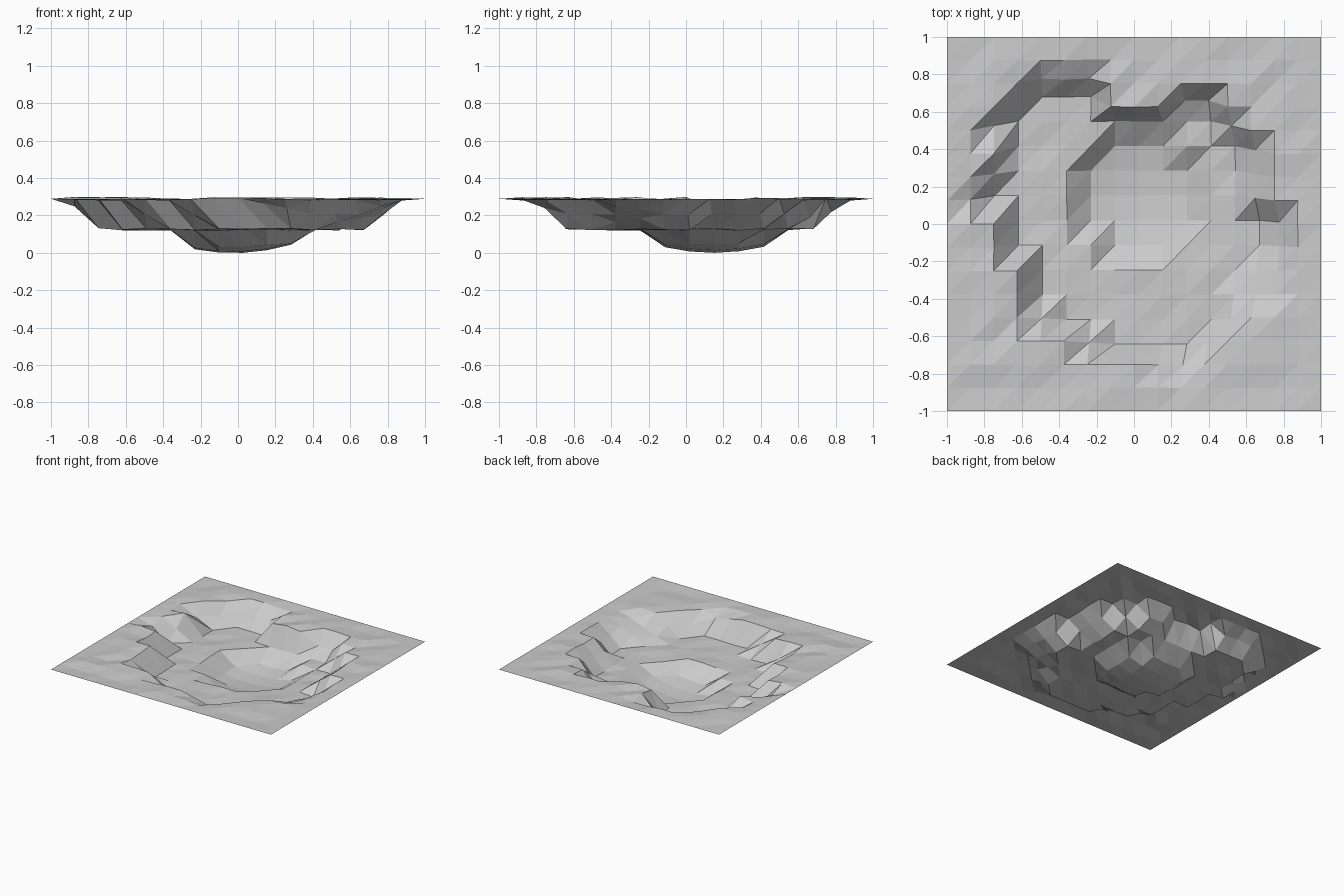
import bpy
import bmesh
import random

random.seed(4)
cube = bpy.data.objects.get("Cube")
if cube:
    bpy.data.objects.remove(cube)

HALF = 8          # grid cells from the centre to an edge
STEP = 1 / HALF
RIM, SHELF = 0.295, 0.13

# Crater hollows per grid row: rim left, floor left, floor right, rim right, floor height
HOLLOWS = {
    6: [(-5, -4, -2, -1, 0.23)],
    5: [(-6, -4, -2, -1, SHELF), (1, 2, 3, 4, 0.19)],
    4: [(-7, -5, 3, 5, SHELF)],
    3: [(-6, -5, 4, 6, SHELF)],
    2: [(-7, -5, 4, 6, SHELF)],
    1: [(-7.3, -6, 4, 6, SHELF)],
    0: [(-6, -5, 5, 7, SHELF)],
    -1: [(-6, -5, 5, 7, SHELF)],
    -2: [(-5, -4, 4, 7, SHELF)],
    -3: [(-5, -4, 3, 7, SHELF)],
    -4: [(-5, -3, 3, 5, SHELF)],
    -5: [(-3, -1, 2, 4, SHELF)],
    -6: [(0, 2, 2, 3, 0.24)],
}


def ground_height(i, j):
    """Height of the plain, crater wall, shelf or central basin."""
    x, y = i * STEP, j * STEP
    if max(abs(i), abs(j)) == HALF:
        return RIM
    # Central bowl
    if abs(i) <= 2 and -1 <= j <= 3 and abs(i) + abs(j - 1) <= 3:
        return 0.005 + 0.5 * ((x + 0.05) ** 2 + (y - 0.12) ** 2)
    # Crater walls and shelf
    for rim_l, floor_l, floor_r, rim_r, floor in HOLLOWS.get(j, []):
        if rim_l < i < rim_r:
            t = 0
            if i < floor_l:
                t = (floor_l - i) / (floor_l - rim_l)
            elif i > floor_r:
                t = (i - floor_r) / (rim_r - floor_r)
            return floor + (RIM - floor) * t + random.uniform(-0.005, 0.008)
    return RIM + random.uniform(-0.01, 0.01)


# Triangulated ground sheet
bm = bmesh.new()
grid = {}
span = range(-HALF, HALF + 1)
for j in span:
    for i in span:
        x, y, z = i * STEP, j * STEP, ground_height(i, j)
        sink = 0
        if max(abs(i), abs(j)) < HALF:
            sink = min(1, max(0, (RIM - z) / (RIM - SHELF)))
        # Sunken ground drifts slightly sideways
        grid[i, j] = bm.verts.new((x + sink * (0.027 + 0.03 * x),
                                   y + sink * (0.02 + 0.06 * y), z))
for j in span[:-1]:
    for i in span[:-1]:
        a, b = grid[i, j], grid[i + 1, j]
        c, d = grid[i + 1, j + 1], grid[i, j + 1]
        bm.faces.new((a, b, c))
        bm.faces.new((a, c, d))

# Rest the lowest point on the floor
lowest = min(v.co.z for v in bm.verts)
for v in bm.verts:
    v.co.z -= lowest

mesh = bpy.data.meshes.new("crater_ground")
bm.to_mesh(mesh)
bm.free()
ground = bpy.data.objects.new("crater_ground", mesh)
bpy.context.collection.objects.link(ground)

# Plain grey ground
grey = bpy.data.materials.new("light_grey")
grey.use_nodes = True
colour = (0.6, 0.6, 0.6, 1)
grey.diffuse_color = colour
grey.node_tree.nodes["Principled BSDF"].inputs["Base Color"].default_value = colour
mesh.materials.append(grey)
